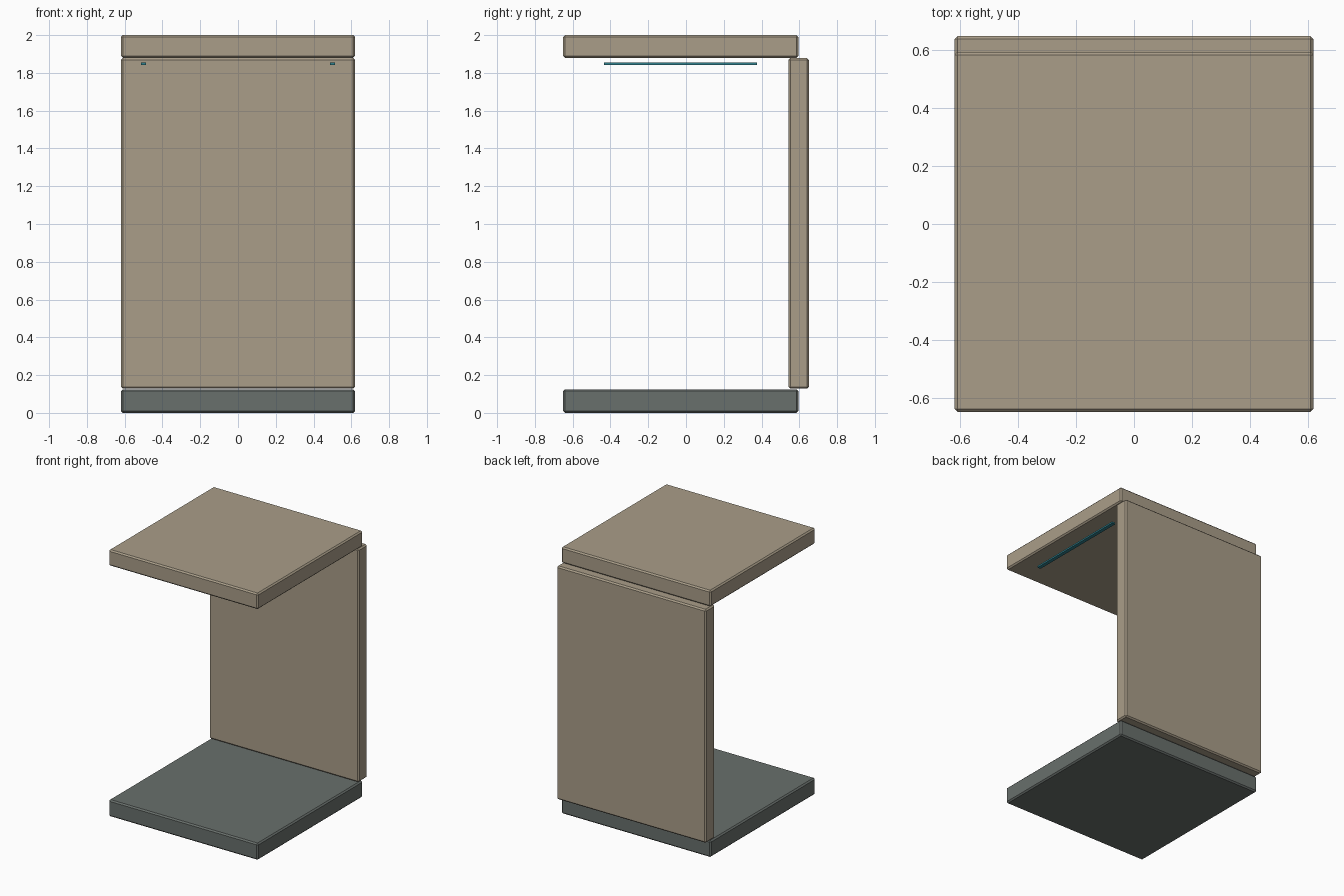
import bpy

if "Cube" in bpy.data.objects:
    bpy.data.objects.remove(bpy.data.objects["Cube"])


def material(name, rgb):
    m = bpy.data.materials.new(name)
    m.diffuse_color = (*rgb, 1)
    m.use_nodes = True
    m.node_tree.nodes["Principled BSDF"].inputs["Base Color"].default_value = m.diffuse_color
    return m


tan = material("tan_panel", (0.40, 0.34, 0.25))
slate = material("slate_floor", (0.14, 0.16, 0.15))
teal = material("teal_light", (0.03, 0.22, 0.27))


def box(name, lo, hi, mat, bevel=0.0):
    """Axis-aligned box from its low and high corners, with chamfered edges."""
    bpy.ops.mesh.primitive_cube_add(
        size=1, location=[(a + b) / 2 for a, b in zip(lo, hi)])
    ob = bpy.context.object
    ob.name = name
    ob.scale = [b - a for a, b in zip(lo, hi)]
    bpy.ops.object.transform_apply(location=False, rotation=False, scale=True)
    ob.data.materials.append(mat)
    if bevel:
        mod = ob.modifiers.new("chamfer", 'BEVEL')
        mod.width = bevel
        mod.segments = 1
    return ob


# Floor and roof slabs, set forward of the back wall
box("floor_slab", (-0.62, -0.65, 0.0), (0.62, 0.595, 0.125), slate, 0.01)
box("roof_slab", (-0.62, -0.65, 1.88), (0.62, 0.595, 2.0), tan, 0.01)

# Back wall, standing between the slabs and projecting behind them
box("back_wall", (-0.62, 0.542, 0.128), (0.62, 0.65, 1.878), tan, 0.01)

# Pair of thin light strips hanging just below the roof
for side, x in (("left", -0.5), ("right", 0.5)):
    box("light_strip_" + side, (x - 0.014, -0.435, 1.843),
        (x + 0.014, 0.375, 1.855), teal)
